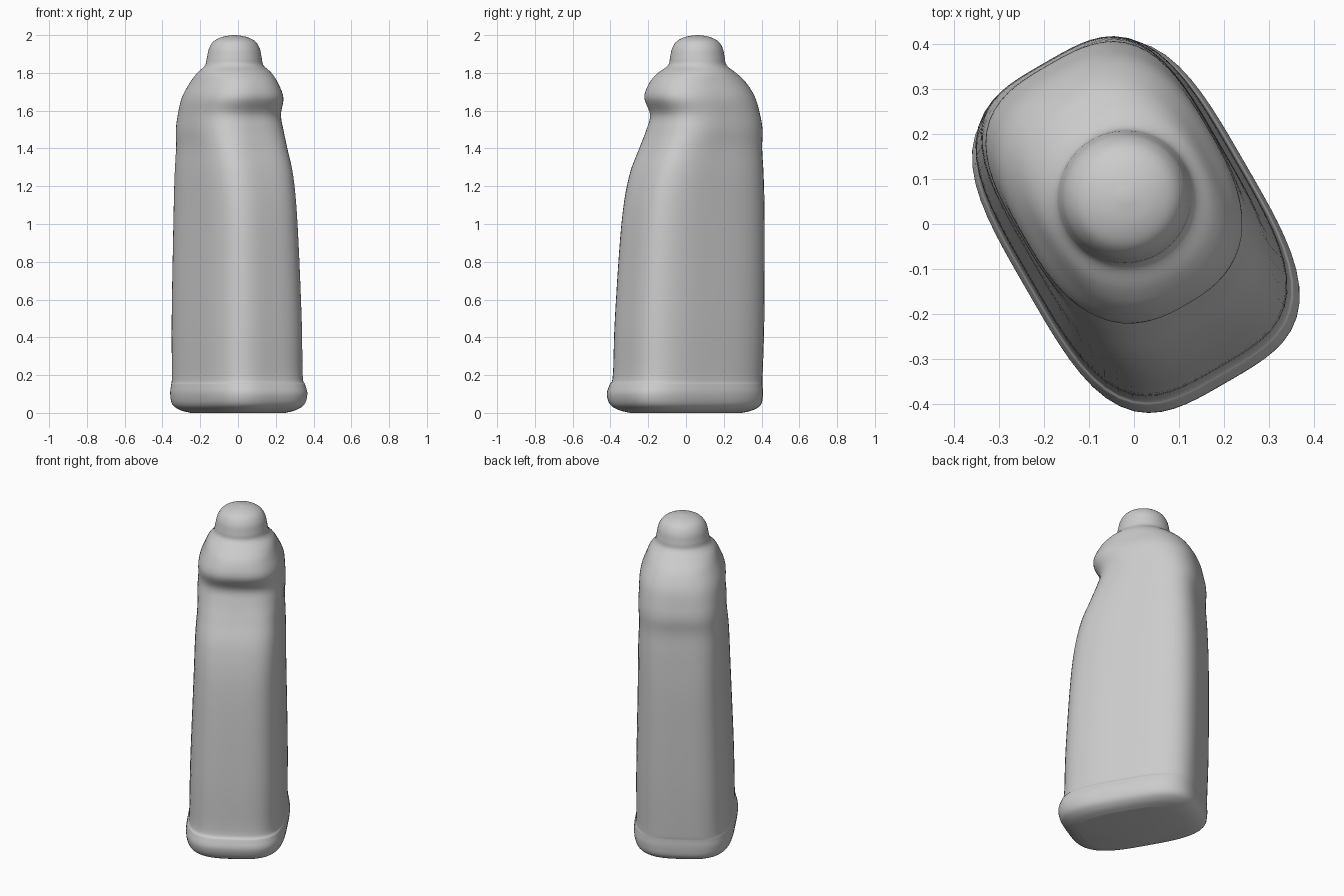
import bpy
import bmesh
from math import cos, sin, pi, radians
from mathutils import Matrix, Vector

default_cube = bpy.data.objects.get("Cube")
if default_cube:
    bpy.data.objects.remove(default_cube, do_unlink=True)

SEGMENTS = 72
STEPS = 5
TURN = radians(-60)      # the long axis of the bottle stands diagonally


def make_material(name, colour):
    material = bpy.data.materials.new(name)
    material.use_nodes = True
    material.diffuse_color = colour
    shader = material.node_tree.nodes["Principled BSDF"]
    shader.inputs["Base Color"].default_value = colour
    shader.inputs["Roughness"].default_value = 0.7
    return material


def blend(before, start, end, after, t):
    """Smooth curve through a run of section settings."""
    return (start * 2 + (end - before) * t
            + (before * 2 - start * 5 + end * 4 - after) * t ** 2
            + (start * 3 - before - end * 3 + after) * t ** 3) / 2


def smooth_sections(sections):
    rows = [Vector(row) for row in sections]
    result = []
    for i in range(len(rows) - 1):
        before = rows[max(i - 1, 0)]
        after = rows[min(i + 2, len(rows) - 1)]
        for step in range(STEPS):
            result.append(blend(before, rows[i], rows[i + 1], after, step / STEPS))
    result.append(rows[-1])
    return result


def section_points(section):
    """Rounded rectangle: the higher the squareness, the tighter the corners."""
    height, centre, half_length, half_width, squareness = section
    sideways = 0.007 * height
    for i in range(SEGMENTS):
        angle = 2 * pi * i / SEGMENTS
        c, s = cos(angle), sin(angle)
        reach = (abs(c) ** squareness + abs(s) ** squareness) ** (-1 / squareness)
        yield Vector((centre + half_length * reach * c,
                      sideways + half_width * reach * s, height))


def loft(name, sections, material):
    bm = bmesh.new()
    rings = [[bm.verts.new(p) for p in section_points(section)]
             for section in smooth_sections(sections)]
    for lower, upper in zip(rings, rings[1:]):
        for i in range(SEGMENTS):
            j = (i + 1) % SEGMENTS
            bm.faces.new((lower[i], lower[j], upper[j], upper[i]))
    bm.faces.new(rings[0][::-1])
    bm.faces.new(rings[-1])
    bmesh.ops.rotate(bm, verts=bm.verts, cent=(0, 0, 0),
                     matrix=Matrix.Rotation(TURN, 3, "Z"))
    bmesh.ops.recalc_face_normals(bm, faces=bm.faces)
    mesh = bpy.data.meshes.new(name)
    bm.to_mesh(mesh)
    bm.free()
    mesh.materials.append(material)
    obj = bpy.data.objects.new(name, mesh)
    bpy.context.collection.objects.link(obj)
    bpy.ops.object.select_all(action="DESELECT")
    obj.select_set(True)
    bpy.context.view_layer.objects.active = obj
    bpy.ops.object.shade_smooth_by_angle(angle=radians(60))
    return obj


# Each section: height, centre along the long axis, half length, half width, squareness
base = [
    (0, 0, .3, .19, 3),
    (.015, 0, .35, .235, 3.3),
    (.045, .003, .388, .268, 3.5),
    (.1, .007, .4, .28, 3.5),
    (.15, 0, .392, .273, 3.5),
    (.2, -.01, .385, .265, 3.5),
]
body = [
    (.5, -.02, .385, .262, 3.5),
    (1, -.039, .37, .249, 3.5),
    (1.25, -.058, .344, .244, 3.5),
    (1.4, -.084, .31, .237, 3.4),
]
grip_and_shoulder = [
    (1.5, -.107, .294, .241, 3),
    (1.58, -.11, .28, .238, 2.8),
    (1.67, -.077, .29, .234, 2.6),
    (1.75, -.065, .256, .206, 2.4),
    (1.8, -.06, .207, .185, 2.2),
]
cap = [
    (1.84, -.062, .155, .155, 2),
    (1.88, -.062, .145, .145, 2),
    (1.93, -.062, .134, .134, 2),
    (1.968, -.062, .109, .109, 2),
    (1.99, -.062, .065, .065, 2),
    (2, -.062, .012, .012, 2),
]

grey = make_material("plain grey", (0.6, 0.6, 0.6, 1))
loft("bottle", base + body + grip_and_shoulder + cap, grey)
